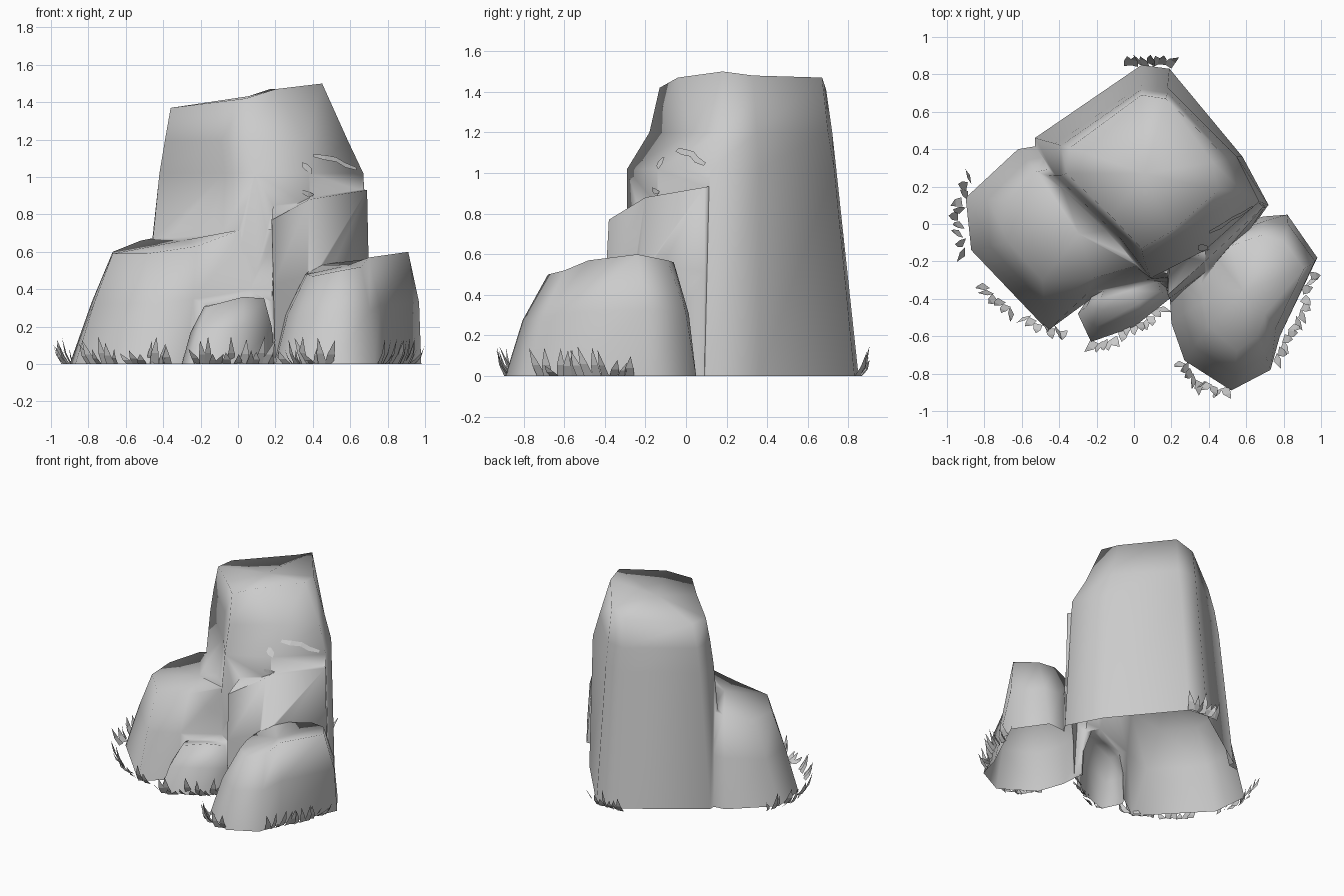
import bpy
import math
import random
from mathutils import Vector
from mathutils.bvhtree import BVHTree

random.seed(4)

default_cube = bpy.data.objects.get("Cube")
if default_cube:
    bpy.data.objects.remove(default_cube, do_unlink=True)

# One stone grey for everything
stone = bpy.data.materials.new("stone grey")
stone.use_nodes = True
grey = (0.6, 0.6, 0.6, 1)
stone.diffuse_color = grey
stone.node_tree.nodes["Principled BSDF"].inputs["Base Color"].default_value = grey


def make_object(name, verts, faces):
    mesh = bpy.data.meshes.new(name)
    mesh.from_pydata(verts, [], faces)
    mesh.materials.append(stone)
    obj = bpy.data.objects.new(name, mesh)
    bpy.context.collection.objects.link(obj)
    return obj


def loft(name, rings):
    """Skin a stack of equal rings into a closed solid with a fan on top."""
    count = len(rings[0])
    verts = [Vector(point) for ring in rings for point in ring]
    faces = [tuple(reversed(range(count)))]
    for level in range(len(rings) - 1):
        low, high = level * count, (level + 1) * count
        for i in range(count):
            j = (i + 1) % count
            faces.append((low + i, low + j, high + j))
            faces.append((low + i, high + j, high + i))
    top = len(verts) - count
    verts.append(sum(verts[top:], Vector()) / count)
    for i in range(count):
        faces.append((top + i, top + (i + 1) % count, len(verts) - 1))
    return make_object(name, verts, faces)


def at_height(points, z):
    return [(x, y, z) for x, y in points]


def boulder(name, base, top, bulge):
    """Loft a rock from its footprint to its crown with a swollen waist."""
    foot = [Vector(point) for point in at_height(base, 0)]
    crown = [Vector(point) for point in top]
    centre = sum(foot, Vector()) / len(foot)
    waist = []
    for low, high in zip(foot, crown):
        outward = (low - centre).normalized() * bulge
        waist.append(low.lerp(high, 0.55) + outward)
    return loft(name, [foot, waist, crown])


# Tall main pillar, narrowing towards a sloping top
pillar_base = [(.04, .85), (-.53, .46), (-.52, .25), (-.1, -.15), (.1, -.29),
               (.4, -.15), (.72, .1), (.58, .36), (.19, .83)]
pillar_waist = [(.04, .74), (-.42, .43), (-.42, .26), (-.07, -.08), (.09, -.29),
                (.38, -.14), (.67, .12), (.55, .36), (.18, .73)]
pillar_neck = [(.04, .72), (-.39, .42), (-.39, .26), (-.09, -.03), (.05, -.18),
               (.37, .03), (.585, .17), (.5, .35), (.18, .7)]
pillar_top = [(.04, .69, 1.41), (-.34, .41, 1.37), (-.36, .27, 1.37),
              (-.12, .04, 1.4), (.04, -.13, 1.42), (.2, -.04, 1.47),
              (.45, .18, 1.5), (.42, .33, 1.48), (.17, .67, 1.47)]
rock = loft("rock_mass", [at_height(pillar_base, 0), at_height(pillar_waist, 1.02),
                          at_height(pillar_neck, 1.2), pillar_top])

# Shoulder slab leaning on the front of the pillar
shoulder = boulder("shoulder_slab",
                   [(.15, 0), (.2, -.42), (.45, -.28), (.71, .09), (.5, .3)],
                   [(.2, 0, .98), (.18, -.38, .77), (.38, -.2, .88),
                    (.69, .09, .93), (.5, .3, .97)], 0)

# Broad boulder on the -x side, running into the shoulder
broad = boulder("broad_boulder",
                [(-.5, .42), (-.62, .4), (-.9, .14), (-.87, -.14), (-.46, -.57),
                 (-.27, -.43), (.1, -.38), (.26, -.32), (.15, 0)],
                [(-.42, .3, .68), (-.52, .28, .66), (-.67, .12, .6),
                 (-.67, -.1, .59), (-.49, -.3, .59), (-.22, -.29, .63),
                 (.02, -.22, .72), (.23, -.28, .72), (.1, 0, .76)], 0.01)

# Front boulder on the +x side
front = boulder("front_boulder",
                [(.69, .04), (.3, -.1), (.19, -.37), (.2, -.53), (.27, -.73),
                 (.52, -.89), (.73, -.78), (.78, -.6), (.98, -.18), (.82, .05)],
                [(.68, -.06, .56), (.42, -.15, .53), (.36, -.32, .48),
                 (.37, -.42, .48), (.4, -.55, .47), (.55, -.68, .5),
                 (.66, -.6, .52), (.7, -.48, .57), (.91, -.24, .6),
                 (.8, -.09, .57)], 0.03)

# Small rock wedged between the two boulders
small = boulder("small_rock",
                [(-.18, -.3), (-.3, -.48), (-.23, -.63), (0, -.55), (.19, -.4),
                 (.15, -.25)],
                [(-.12, -.25, .33), (-.18, -.4, .31), (-.16, -.46, .31),
                 (.03, -.42, .36), (.14, -.36, .35), (.12, -.25, .36)], 0.02)

# Fuse the rocks into one shell
parts = [shoulder, broad, front, small]
for part in parts:
    union = rock.modifiers.new(part.name, "BOOLEAN")
    union.operation = "UNION"
    union.solver = "EXACT"
    union.object = part
bpy.context.view_layer.update()
fused = rock.evaluated_get(bpy.context.evaluated_depsgraph_get())
shell = bpy.data.meshes.new_from_object(fused)
rock.modifiers.clear()
for part in parts:
    bpy.data.objects.remove(part, do_unlink=True)

# Keep the shell open underneath, with soft shading
walls = [tuple(p.vertices) for p in shell.polygons
         if max(shell.vertices[v].co.z for v in p.vertices) > 0.001]
rock.data.clear_geometry()
rock.data.from_pydata([v.co.copy() for v in shell.vertices], [], walls)
bpy.ops.object.select_all(action="DESELECT")
rock.select_set(True)
bpy.context.view_layer.objects.active = rock
bpy.ops.object.shade_smooth_by_angle(angle=math.radians(85))


def grass_row(name, start, end, count):
    """Row of broad pointed blades that lean away from the rock."""
    start, end = Vector((*start, 0)), Vector((*end, 0))
    along = (end - start).normalized()
    outward = Vector((along.y, -along.x, 0))
    up = Vector((0, 0, 1))
    verts, faces = [], []
    for i in range(count):
        spread = i / (count - 1)
        root = start.lerp(end, spread) - outward * random.uniform(0, 0.03)
        side = (along + outward * random.uniform(-0.7, 0.7)).normalized()
        height = random.uniform(0.05, 0.15)
        sway = along * ((spread - 0.5) * 0.06 + random.uniform(-0.03, 0.03))
        middle = root + outward * 0.03 + sway * 0.4 + up * height * 0.4
        tip = root + outward * 0.05 + sway + up * height
        first = len(verts)
        verts += [root - side * 0.024, root + side * 0.024,
                  middle + side * 0.02, middle - side * 0.02, tip]
        faces += [tuple(first + k for k in (0, 1, 2, 3)),
                  tuple(first + k for k in (3, 2, 4))]
    make_object(name, verts, faces)


# Grass around the foot of the rocks
grass_rows = [((-.88, .24), (-.94, .08), 5), ((-.95, .04), (-.93, -.15), 5),
              ((-.8, -.34), (-.66, -.47), 6), ((-.58, -.52), (-.38, -.58), 7),
              ((-.21, -.64), (-.11, -.63), 5), ((-.06, -.58), (.15, -.47), 8),
              ((.25, -.75), (.33, -.86), 5), ((.36, -.87), (.48, -.9), 5),
              ((.78, -.72), (.84, -.55), 6), ((.88, -.52), (.95, -.28), 7),
              ((.18, .86), (-.03, .87), 8)]
for number, (start, end, count) in enumerate(grass_rows, 1):
    grass_row(f"grass_row_{number}", start, end, count)

# Thin chips following the front face of the pillar
rock_tree = BVHTree.FromPolygons([v.co for v in rock.data.vertices],
                                 [p.vertices for p in rock.data.polygons])


def surface_chip(name, path, width):
    verts, faces = [], []
    for i, (x, z) in enumerate(path):
        half = width * (0.3 if i in (0, len(path) - 1) else 0.5)
        for offset in (-half, half):
            hit, normal, _, _ = rock_tree.ray_cast(Vector((x, -2, z + offset)),
                                                   Vector((0, 1, 0)))
            if hit:
                verts.append(hit + normal * 0.008)
    for i in range(len(verts) // 2 - 1):
        a = i * 2
        faces.append((a, a + 2, a + 3, a + 1))
    make_object(name, verts, faces)


surface_chip("long_chip", [(.4, 1.11), (.46, 1.1), (.52, 1.09), (.57, 1.06), (.63, 1.04)], 0.025)
surface_chip("upper_chip", [(.34, 1.06), (.36, 1.05), (.39, 1.03)], 0.04)
surface_chip("lower_chip", [(.34, .92), (.37, .91), (.4, .9)], 0.03)
